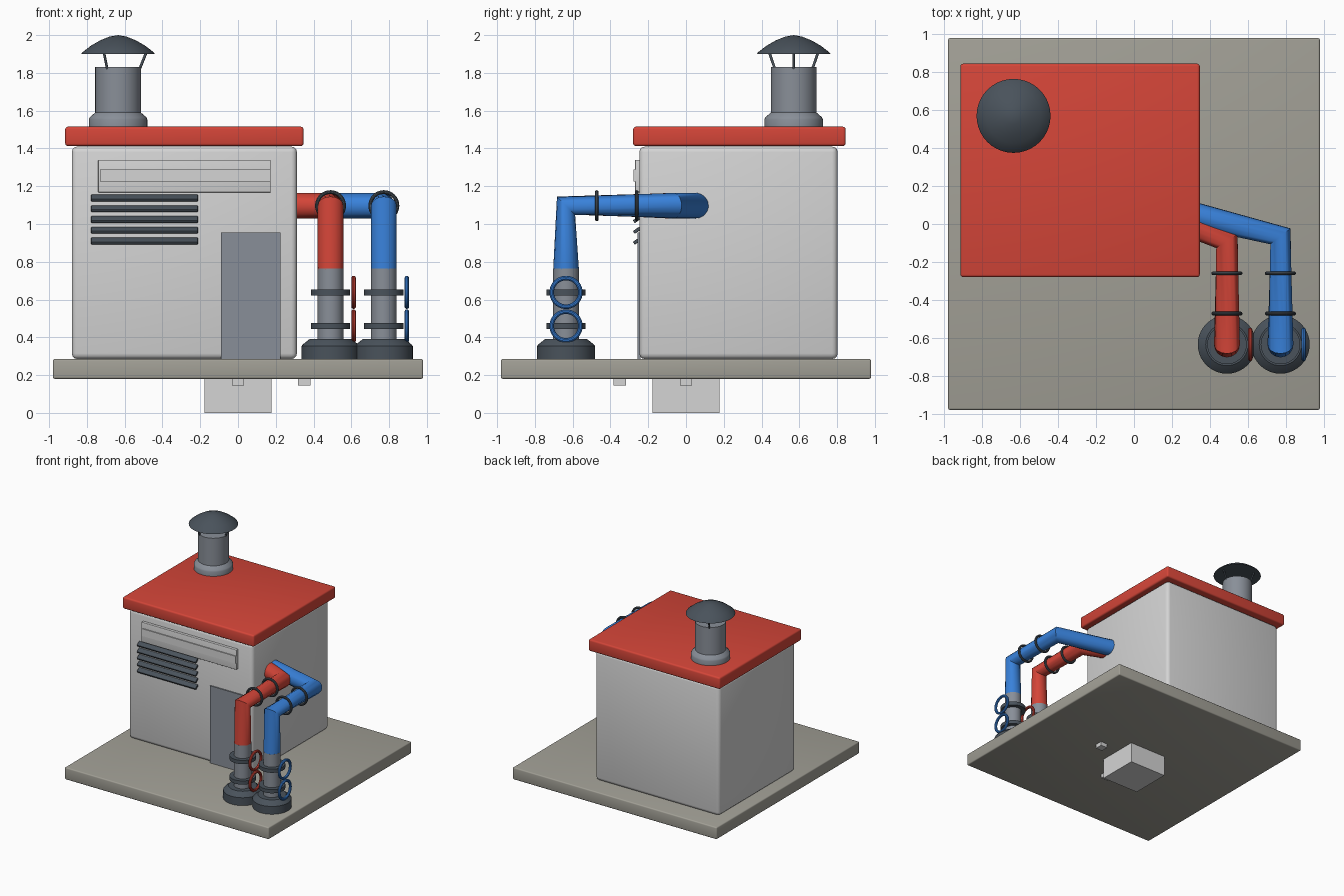
import bpy
import bmesh
import math
from mathutils import Matrix, Vector

cube = bpy.data.objects.get("Cube")
if cube:
    bpy.data.objects.remove(cube, do_unlink=True)


def material(name, rgb):
    mat = bpy.data.materials.new(name)
    mat.use_nodes = True
    color = (*rgb, 1)
    mat.diffuse_color = color
    mat.node_tree.nodes["Principled BSDF"].inputs["Base Color"].default_value = color
    return mat


WALL = material("pale grey wall", (0.66, 0.66, 0.66))
RED = material("red paint", (0.66, 0.06, 0.04))
BLUE = material("blue paint", (0.04, 0.22, 0.70))
CONCRETE = material("concrete", (0.36, 0.35, 0.305))
STEEL = material("steel", (0.25, 0.275, 0.315))
DARK = material("dark metal", (0.067, 0.085, 0.105))


def smooth(obj):
    bpy.ops.object.select_all(action='DESELECT')
    obj.select_set(True)
    bpy.context.view_layer.objects.active = obj
    bpy.ops.object.shade_smooth_by_angle(angle=math.radians(35))


def finish(name, bm, mat):
    bmesh.ops.recalc_face_normals(bm, faces=bm.faces)
    mesh = bpy.data.meshes.new(name)
    bm.to_mesh(mesh)
    bm.free()
    mesh.materials.append(mat)
    obj = bpy.data.objects.new(name, mesh)
    bpy.context.collection.objects.link(obj)
    smooth(obj)
    return obj


def box(name, low, high, mat, bevel=0, tilt=0):
    """Box between two corners, with rounded edges and a tilt about x."""
    low, high = Vector(low), Vector(high)
    bm = bmesh.new()
    bmesh.ops.create_cube(bm, size=1)
    bmesh.ops.scale(bm, vec=high - low, verts=bm.verts)
    if bevel:
        bmesh.ops.bevel(bm, geom=bm.edges[:], offset=bevel, segments=3,
                        profile=0.5, affect='EDGES')
    bmesh.ops.transform(bm, matrix=Matrix.Translation((low + high) / 2)
                        @ Matrix.Rotation(tilt, 4, 'X'), verts=bm.verts)
    return finish(name, bm, mat)


def lathe(name, profile, center, mat, axis='Z', closed=False, sides=40):
    """Spin a (radius, height) profile around an axis through center."""
    bm = bmesh.new()
    verts = [bm.verts.new((r, 0, h)) for r, h in profile]
    edges = [bm.edges.new(pair) for pair in zip(verts, verts[1:])]
    if closed:
        edges.append(bm.edges.new((verts[-1], verts[0])))
    bmesh.ops.spin(bm, geom=verts + edges, axis=(0, 0, 1), cent=(0, 0, 0),
                   angle=math.tau, steps=sides, use_duplicate=False)
    bmesh.ops.remove_doubles(bm, verts=bm.verts, dist=1e-5)
    turn = {'X': Matrix.Rotation(math.pi / 2, 4, 'Y'),
            'Y': Matrix.Rotation(math.pi / 2, 4, 'X'),
            'Z': Matrix.Identity(4)}[axis]
    bmesh.ops.transform(bm, matrix=Matrix.Translation(center) @ turn, verts=bm.verts)
    return finish(name, bm, mat)


def ring(name, center, radius, thick, mat, axis):
    circle = [(radius + thick * math.cos(i * math.tau / 10),
               thick * math.sin(i * math.tau / 10)) for i in range(10)]
    return lathe(name, circle, center, mat, axis, closed=True)


def tube(name, points, radius, mat):
    curve = bpy.data.curves.new(name, 'CURVE')
    curve.dimensions = '3D'
    curve.bevel_depth = radius
    curve.bevel_resolution = 6
    curve.use_fill_caps = True
    spline = curve.splines.new('POLY')
    spline.points.add(len(points) - 1)
    for point, co in zip(spline.points, points):
        point.co = (*co, 1)
    obj = bpy.data.objects.new(name, curve)
    bpy.context.collection.objects.link(obj)
    bpy.ops.object.select_all(action='DESELECT')
    obj.select_set(True)
    bpy.context.view_layer.objects.active = obj
    bpy.ops.object.convert(target='MESH')
    obj = bpy.context.view_layer.objects.active
    obj.data.materials.clear()
    obj.data.materials.append(mat)
    smooth(obj)


# Ground slab and the blocks beneath it
box("base_slab", (-0.98, -0.98, 0.18), (0.98, 0.98, 0.285), CONCRETE, 0.01)
box("foundation_block", (-0.178, -0.178, 0), (0.178, 0.178, 0.185), WALL)
for name, x, y in (("side_socket", 0.35, 0), ("front_socket", 0, -0.35)):
    box(name, (x - 0.033, y - 0.033, 0.145), (x + 0.033, y + 0.033, 0.185), WALL)

# Building shell
box("building", (-0.88, -0.247, 0.285), (0.312, 0.803, 1.41), WALL, 0.03)
box("roof", (-0.915, -0.28, 1.413), (0.347, 0.845, 1.515), RED, 0.014)
box("door", (-0.09, -0.257, 0.285), (0.225, -0.24, 0.955), STEEL)

# Blank panel over the door and the louvre below it
box("wall_panel", (-0.74, -0.27, 1.167), (0.173, -0.24, 1.34), WALL, 0.004)
box("wall_panel_strip", (-0.73, -0.278, 1.225), (0.173, -0.26, 1.288), WALL)
for i in range(5):
    z = 1.138 - 0.057 * i
    box(f"vent_slat_{i + 1}", (-0.777, -0.28, z - 0.009), (-0.213, -0.238, z + 0.009),
        DARK, 0.003, math.radians(35))

# Chimney with a rain cap on three struts
CX, CY = -0.635, 0.57
lathe("chimney", [(0, 1.51), (0.155, 1.51), (0.155, 1.553), (0.15, 1.565),
                  (0.121, 1.59), (0.121, 1.83), (0, 1.83)], (CX, CY, 0), STEEL)
lathe("chimney_cap", [(0, 1.9), (0.195, 1.9), (0.19, 1.908), (0.145, 1.943),
                      (0.095, 1.972), (0.045, 1.992), (0, 2.0)], (CX, CY, 0), DARK)
for i in range(3):
    c, s = math.cos(i * math.tau / 3), math.sin(i * math.tau / 3)
    tube(f"cap_strut_{i + 1}", [(CX + r * c, CY + r * s, z)
                                for r, z in ((0.112, 1.815), (0.148, 1.905))], 0.007, DARK)

# Two service pipes, each with a foot, flanges, collars and hand wheels
PY, PZ, PR = -0.635, 1.097, 0.068
for label, x, mat, bend, end in (
        ("red", 0.49, RED, (0.49, -0.09, PZ), (0.24, 0.02, PZ)),
        ("blue", 0.772, BLUE, (0.772, -0.065, PZ), (0.29, 0.055, PZ))):
    lathe(f"{label}_pipe_foot", [(0, 0.28), (0.154, 0.28), (0.154, 0.353), (0.146, 0.363),
                                 (0.112, 0.39), (0, 0.39)], (x, PY, 0), DARK)
    lathe(f"{label}_pipe_riser", [(0, 0.38), (PR, 0.38), (PR, 0.765), (0, 0.765)],
          (x, PY, 0), STEEL)
    tube(f"{label}_pipe", [(x, PY, 0.76), (x, PY, PZ), bend, end], PR, mat)
    for i, z in enumerate((0.46, 0.638), 1):
        lathe(f"{label}_flange_{i}", [(0, -0.016), (0.104, -0.016), (0.104, 0.016), (0, 0.016)],
              (x, PY, z), DARK)
        ring(f"{label}_hand_wheel_{i}", (x + 0.122, PY, z), 0.076, 0.012, mat, 'X')
    for i, y in enumerate((-0.472, -0.26), 1):
        ring(f"{label}_collar_{i}", (x, y, PZ), 0.072, 0.01, DARK, 'Y')
